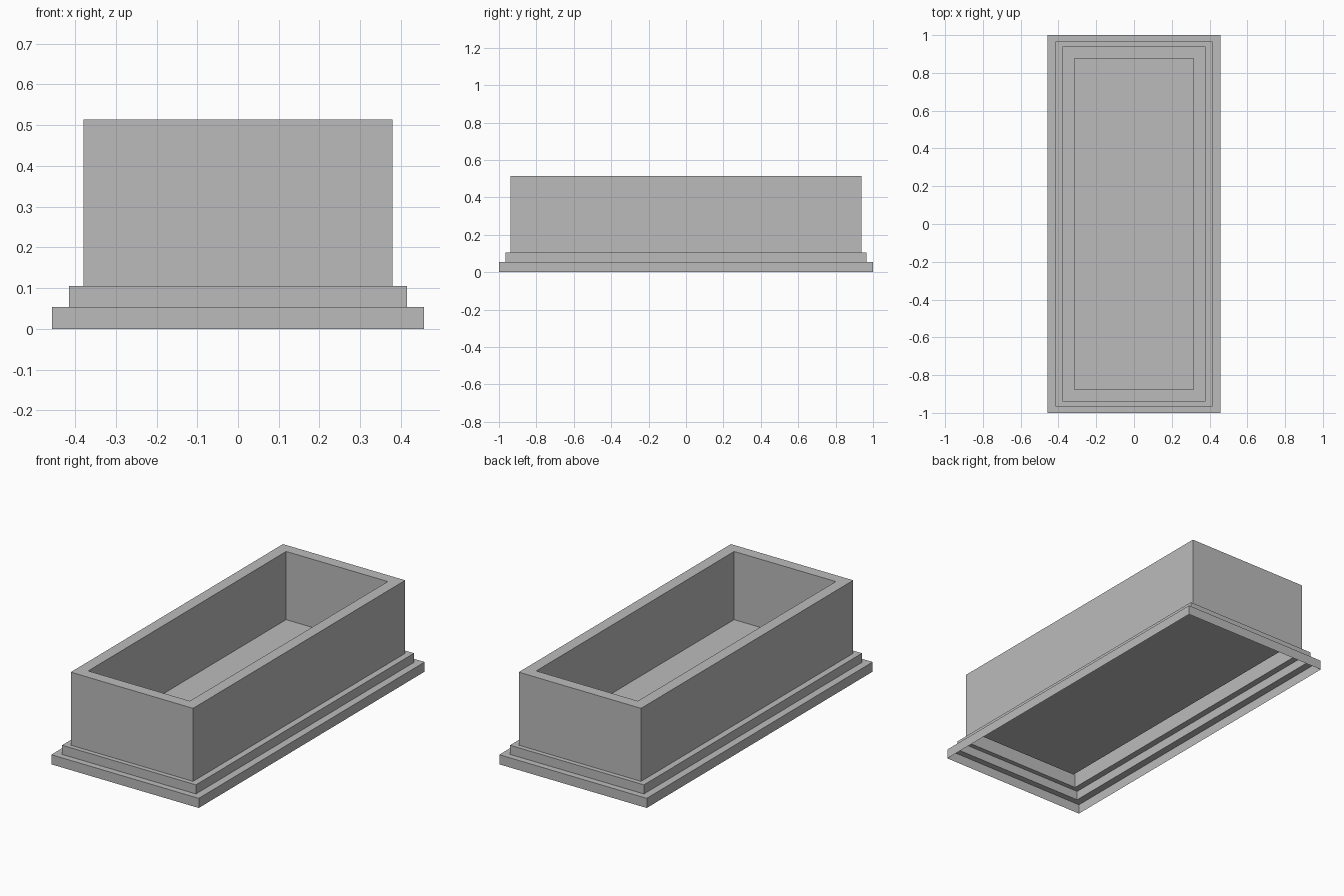
import bpy
import bmesh

cube = bpy.data.objects.get("Cube")
if cube:
    bpy.data.objects.remove(cube, do_unlink=True)

# Single stone colour
stone = bpy.data.materials.new("grey stone")
stone.use_nodes = True
grey = (0.5, 0.5, 0.5, 1)
stone.diffuse_color = grey
stone.node_tree.nodes["Principled BSDF"].inputs["Base Color"].default_value = grey


def rectangle(bm, half_x, half_y, z):
    """Add one rectangular ring of vertices, counter-clockwise from above."""
    corners = ((-1, -1), (1, -1), (1, 1), (-1, 1))
    return [bm.verts.new((sx * half_x, sy * half_y, z)) for sx, sy in corners]


def stepped_shell(name, profile, floor=False):
    """Skin a thin shell through rectangular rings, optionally closing the last."""
    bm = bmesh.new()
    rings = [rectangle(bm, *row) for row in profile]
    for low, high in zip(rings, rings[1:]):
        for i in range(4):
            j = (i + 1) % 4
            bm.faces.new((low[i], low[j], high[j], high[i]))
    if floor:
        bm.faces.new(rings[-1])
    mesh = bpy.data.meshes.new(name)
    bm.to_mesh(mesh)
    bm.free()
    mesh.materials.append(stone)
    obj = bpy.data.objects.new(name, mesh)
    bpy.context.collection.objects.link(obj)
    return obj


# Plan half sizes of each tier, and the heights between them
base, step, wall, cavity = (0.457, 1.0), (0.415, 0.965), (0.379, 0.939), (0.315, 0.876)
base_top, step_top, rim, floor_z = 0.054, 0.105, 0.514, 0.132

# Two plinth steps, hollow underneath
stepped_shell("stepped_plinth", [
    (*base, 0), (*base, base_top),
    (*step, base_top), (*step, step_top), (*wall, step_top)])

# Trough: outer wall, flat rim and sunken cavity with a floor
stepped_shell("trough", [
    (*wall, step_top), (*wall, rim), (*cavity, rim), (*cavity, floor_z)], floor=True)
